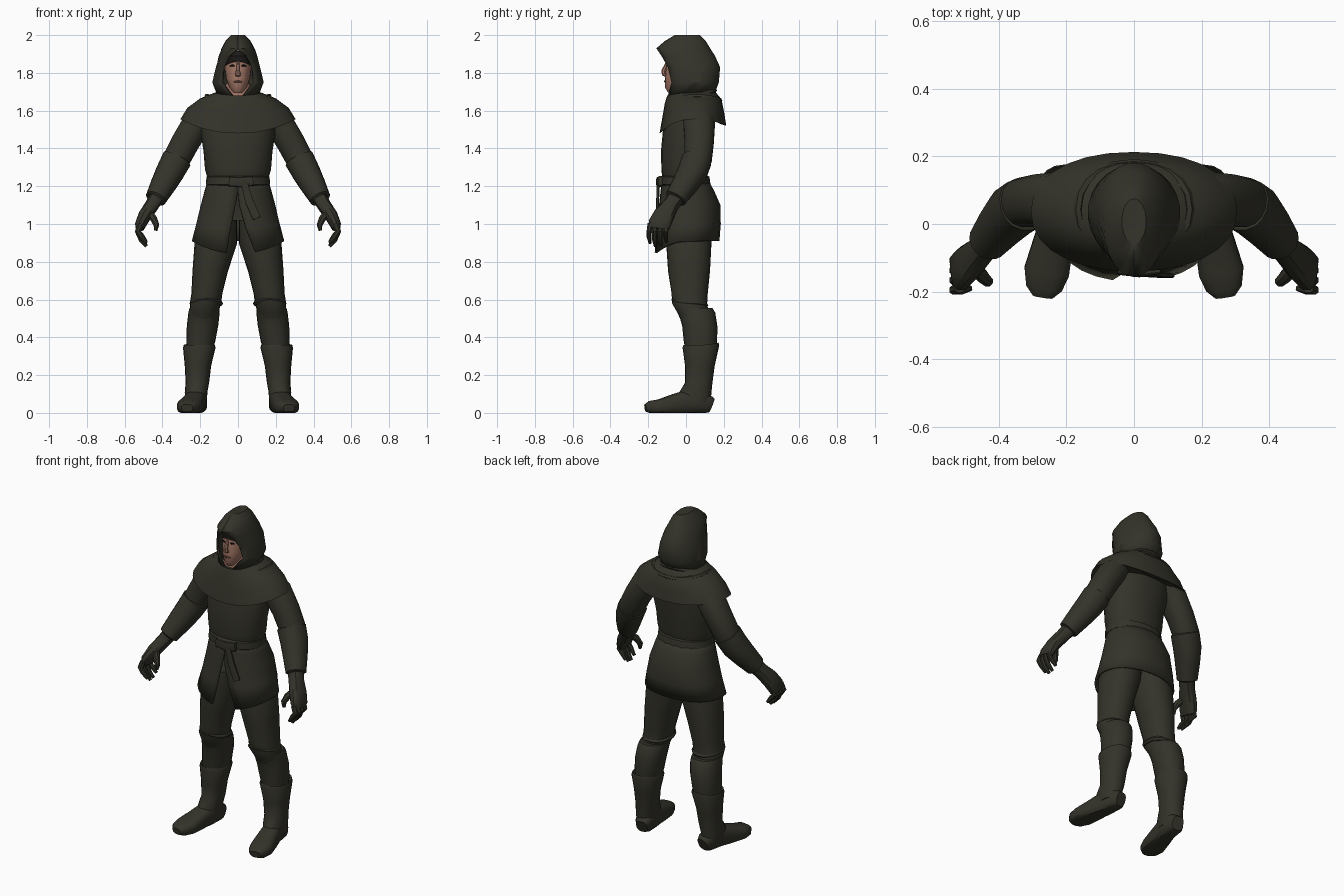
import bpy, bmesh, math
from mathutils import Vector


def material(name, rgb):
    m = bpy.data.materials.new(name)
    m.diffuse_color = (*rgb, 1)
    return m


CLOTH = material("dark olive cloth", (0.034, 0.033, 0.023))
SKIN = material("skin", (0.36, 0.18, 0.13))
LIP = material("lip", (0.22, 0.09, 0.07))
HAIR = material("dark hair", (0.012, 0.010, 0.009))


def spow(v, p):
    return math.copysign(abs(v) ** (2 / p), v)


def ring(z, hw, yf, yb, cx=0, gap=None, side=0, back=0, front=0, p=2.2, n=20):
    """Level ring, angle 0 at the front; gap=(left,right) leaves the front open."""
    yc, ry = (yf + yb) / 2, (yb - yf) / 2
    if gap:
        a0, a1 = math.asin(gap[1] / hw), 2 * math.pi - math.asin(gap[0] / hw)
        angles = [a0 + (a1 - a0) * i / (n - 1) for i in range(n)]
    else:
        angles = [2 * math.pi * i / n for i in range(n)]
    pts = []
    for a in angles:
        s, c = math.sin(a), math.cos(a)
        dz = side * s * s + (back * c * c if c < 0 else front * c * c)
        pts.append(Vector((cx + hw * spow(s, p), yc - ry * spow(c, p), z + dz)))
    return pts


def loft(name, rings, mat=CLOTH, closed=True, caps=(True, True), mirror=False, thick=0):
    bm = bmesh.new()
    rows = [[bm.verts.new(p) for p in r] for r in rings]
    n = len(rows[0])
    for lo, hi in zip(rows, rows[1:]):
        for i in range(n if closed else n - 1):
            j = (i + 1) % n
            bm.faces.new((lo[i], lo[j], hi[j], hi[i]))
    if caps[0]:
        bm.faces.new(rows[0][::-1])
    if caps[1]:
        bm.faces.new(rows[-1])
    bmesh.ops.recalc_face_normals(bm, faces=bm.faces)
    me = bpy.data.meshes.new(name)
    bm.to_mesh(me)
    bm.free()
    me.materials.append(mat)
    for f in me.polygons:
        f.use_smooth = True
    me.set_sharp_from_angle(angle=math.radians(32))
    ob = bpy.data.objects.new(name, me)
    bpy.context.collection.objects.link(ob)
    if thick:
        m = ob.modifiers.new("thickness", 'SOLIDIFY')
        m.thickness, m.offset = thick, -1
    if mirror:
        ob.modifiers.new("mirror", 'MIRROR')
    return ob


def tube(name, path, mat=CLOTH, ref=(0, 1, 0), p=2.2, n=12, mirror=False):
    """Path of (x, y, z, half size along ref, half size across)."""
    c = [Vector(q[:3]) for q in path]
    rings = []
    for i, q in enumerate(path):
        d = (c[min(i + 1, len(c) - 1)] - c[max(i - 1, 0)]).normalized()
        u = Vector(ref) - d * d.dot(Vector(ref))
        u.normalize()
        v = d.cross(u)
        r = []
        for k in range(n):
            a = 2 * math.pi * (k + 0.5) / n
            pt = c[i] + u * q[3] * spow(math.cos(a), p) + v * q[4] * spow(math.sin(a), p)
            pt.z = max(pt.z, 0)
            r.append(pt)
        rings.append(r)
    return loft(name, rings, mat, mirror=mirror)


def roll(name, z, hw, yf, yb, r, cx=0, mirror=False, **kw):
    """Soft rolled fold running around a level ring."""
    rings = []
    for i in range(7):
        a = 2 * math.pi * i / 6
        o = r * math.cos(a)
        rings.append(ring(z + r * math.sin(a), hw + o, yf - o, yb + o, cx, **kw))
    return loft(name, rings, caps=(False, False), mirror=mirror)


# hood, open at the face
loft("hood", [
    ring(1.68, 0.11, -0.10, 0.15, gap=(0.03, 0.03)),
    ring(1.75, 0.137, -0.11, 0.175, gap=(0.088, 0.088), p=2),
    ring(1.83, 0.117, -0.14, 0.182, gap=(0.08, 0.08), p=2),
    ring(1.89, 0.102, -0.145, 0.155, gap=(0.045, 0.045), p=2),
    ring(1.93, 0.088, -0.157, 0.13, gap=(0, 0), p=2),
    ring(1.97, 0.066, -0.11, 0.105, gap=(0, 0), p=2),
    ring(2.0, 0.036, -0.06, 0.075, gap=(0, 0), p=2)],
    closed=False, caps=(False, True), thick=0.012)

# head, face and neck
loft("head", [
    ring(1.695, 0.03, -0.095, 0.03), ring(1.72, 0.046, -0.11, 0.06),
    ring(1.77, 0.064, -0.112, 0.08), ring(1.83, 0.072, -0.105, 0.10),
    ring(1.89, 0.068, -0.10, 0.10), ring(1.92, 0.05, -0.07, 0.08)], SKIN)
loft("neck", [ring(1.62, 0.08, -0.075, 0.09), ring(1.69, 0.085, -0.08, 0.09),
              ring(1.75, 0.06, -0.06, 0.08)], SKIN)
tube("nose", [(0, -0.10, 1.855, 0.008, 0.008), (0, -0.12, 1.81, 0.012, 0.012),
              (0, -0.118, 1.793, 0.017, 0.012), (0, -0.10, 1.782, 0.012, 0.006)],
     SKIN, ref=(1, 0, 0), n=8)
tube("mouth", [(-0.022, -0.108, 1.752, 0.004, 0.004), (0, -0.112, 1.755, 0.005, 0.006),
               (0.022, -0.108, 1.752, 0.004, 0.004)], LIP, n=8)
tube("eye", [(0.018, -0.102, 1.838, 0.003, 0.003), (0.03, -0.099, 1.84, 0.004, 0.006),
             (0.043, -0.092, 1.837, 0.003, 0.003)], HAIR, n=8, mirror=True)
loft("hair_fringe", [ring(1.862, 0.073, -0.107, 0.10, side=-0.03),
                     ring(1.89, 0.073, -0.108, 0.10), ring(1.915, 0.06, -0.085, 0.09)], HAIR)

# shoulder cape with rolled collar folds
loft("shoulder_cape", [
    ring(1.50, 0.25, -0.11, 0.18, side=0.08, back=0.03, n=28),
    ring(1.48, 0.305, -0.14, 0.213, side=0.075, back=0.04, n=28),
    ring(1.565, 0.268, -0.125, 0.203, side=0.05, back=0.02, n=28),
    ring(1.64, 0.20, -0.112, 0.188, side=0.025, back=0.02, n=28),
    ring(1.68, 0.125, -0.10, 0.155, side=0.015, back=0.02, n=28),
    ring(1.65, 0.09, -0.07, 0.10, n=28)])
roll("collar_fold", 1.662, 0.112, -0.085, 0.148, 0.016, side=0.02, back=0.045)
roll("lower_collar_fold", 1.625, 0.165, -0.09, 0.178, 0.014, side=0.05, back=0.03)

# tunic body
loft("tunic_body", [
    ring(1.22, 0.155, -0.118, 0.105), ring(1.265, 0.168, -0.128, 0.115),
    ring(1.29, 0.175, -0.13, 0.12), ring(1.38, 0.182, -0.133, 0.128),
    ring(1.50, 0.20, -0.122, 0.15), ring(1.60, 0.19, -0.10, 0.15),
    ring(1.66, 0.10, -0.07, 0.10)])

# tunic skirt, split at the front
loft("tunic_skirt", [
    ring(1.25, 0.155, -0.122, 0.108, gap=(0, 0), n=28),
    ring(1.18, 0.176, -0.134, 0.148, gap=(0, 0), n=28),
    ring(1.10, 0.198, -0.143, 0.183, gap=(0.012, 0.005), n=28),
    ring(1.00, 0.222, -0.153, 0.185, gap=(0.033, 0.035), front=-0.02, n=28),
    ring(0.91, 0.245, -0.17, 0.177, gap=(0.055, 0.085), front=-0.065, n=28)],
    closed=False, caps=(False, False), thick=0.014)

# belt, knot and hanging end
loft("belt", [ring(1.205, 0.163, -0.132, 0.122), ring(1.21, 0.17, -0.139, 0.13),
              ring(1.25, 0.167, -0.138, 0.124), ring(1.255, 0.155, -0.13, 0.115)])
tube("belt_knot", [(-0.048, -0.138, 1.225, 0.012, 0.026), (0.015, -0.142, 1.222, 0.016, 0.028),
                   (0.08, -0.136, 1.228, 0.012, 0.026)], p=4)
tube("belt_end", [(0.035, -0.148, 1.21, 0.018, 0.008), (0.06, -0.15, 1.12, 0.022, 0.008),
                  (0.10, -0.153, 1.03, 0.022, 0.007)], ref=(1, 0, 0), p=4)

# legs
loft("trouser_leg", [
    ring(1.02, 0.09, -0.10, 0.14, 0.095), ring(0.90, 0.113, -0.105, 0.135, 0.117),
    ring(0.75, 0.094, -0.095, 0.127, 0.147), ring(0.63, 0.082, -0.076, 0.115, 0.165),
    ring(0.58, 0.083, -0.074, 0.112, 0.172), ring(0.53, 0.075, -0.045, 0.12, 0.18),
    ring(0.45, 0.07, -0.01, 0.14, 0.188)], mirror=True)
roll("knee_fold", 0.60, 0.075, -0.064, 0.104, 0.014, 0.168, mirror=True, side=-0.02, back=-0.03)
loft("shin_wrap", [
    ring(0.31, 0.065, 0.0, 0.155, 0.205), ring(0.38, 0.077, -0.012, 0.165, 0.197),
    ring(0.46, 0.083, -0.02, 0.166, 0.188), ring(0.53, 0.083, -0.04, 0.155, 0.18),
    ring(0.555, 0.08, -0.052, 0.14, 0.177)], mirror=True)
loft("boot_shaft", [
    ring(0.05, 0.055, -0.03, 0.13, 0.22), ring(0.11, 0.06, -0.035, 0.135, 0.222),
    ring(0.16, 0.062, -0.005, 0.14, 0.215), ring(0.25, 0.07, -0.005, 0.152, 0.212),
    ring(0.345, 0.086, -0.018, 0.176, 0.205, back=0.012),
    ring(0.36, 0.082, -0.014, 0.172, 0.205, back=0.012),
    ring(0.34, 0.07, 0, 0.155, 0.205)], mirror=True)
tube("boot_foot", [(0.208, 0.135, 0.04, 0.035, 0.04), (0.212, 0.11, 0.05, 0.05, 0.052),
                   (0.222, 0.02, 0.06, 0.054, 0.066), (0.24, -0.06, 0.045, 0.06, 0.056),
                   (0.258, -0.14, 0.032, 0.068, 0.04), (0.266, -0.19, 0.03, 0.054, 0.034),
                   (0.27, -0.215, 0.026, 0.03, 0.02)], ref=(1, 0, 0), p=2.8, n=16, mirror=True)

# arms
tube("sleeve", [(0.16, 0.06, 1.60, 0.07, 0.06), (0.22, 0.07, 1.53, 0.085, 0.078),
                (0.28, 0.07, 1.43, 0.078, 0.076), (0.325, 0.063, 1.345, 0.075, 0.074),
                (0.36, 0.04, 1.27, 0.06, 0.06)], n=16, mirror=True)
tube("bracer", [(0.322, 0.06, 1.35, 0.065, 0.065), (0.325, 0.058, 1.342, 0.08, 0.08),
                (0.36, 0.035, 1.275, 0.08, 0.076), (0.395, -0.005, 1.21, 0.07, 0.068),
                (0.435, -0.055, 1.135, 0.058, 0.056), (0.438, -0.058, 1.13, 0.045, 0.04)],
     n=16, mirror=True)
tube("glove_palm", [(0.425, -0.045, 1.15, 0.045, 0.04), (0.455, -0.08, 1.10, 0.042, 0.038),
                    (0.49, -0.115, 1.05, 0.055, 0.036), (0.515, -0.14, 1.0, 0.06, 0.03),
                    (0.52, -0.145, 0.975, 0.052, 0.022)], p=2.6, mirror=True)
for i in range(4):
    y = -0.19 + 0.029 * i
    low = (0.90, 0.882, 0.885, 0.905)[i]
    tube("glove_finger_%d" % (i + 1), [
        (0.515, y, 1.0, 0.014, 0.017), (0.53, y - 0.005, 0.96, 0.015, 0.017),
        (0.512, y - 0.005, low + 0.035, 0.014, 0.015), (0.485, y, low, 0.009, 0.009)],
        n=8, mirror=True)
tube("glove_thumb", [(0.475, -0.125, 1.06, 0.02, 0.02), (0.448, -0.155, 1.03, 0.02, 0.02),
                     (0.432, -0.17, 0.995, 0.016, 0.016), (0.435, -0.172, 0.965, 0.009, 0.009)],
     n=8, mirror=True)
